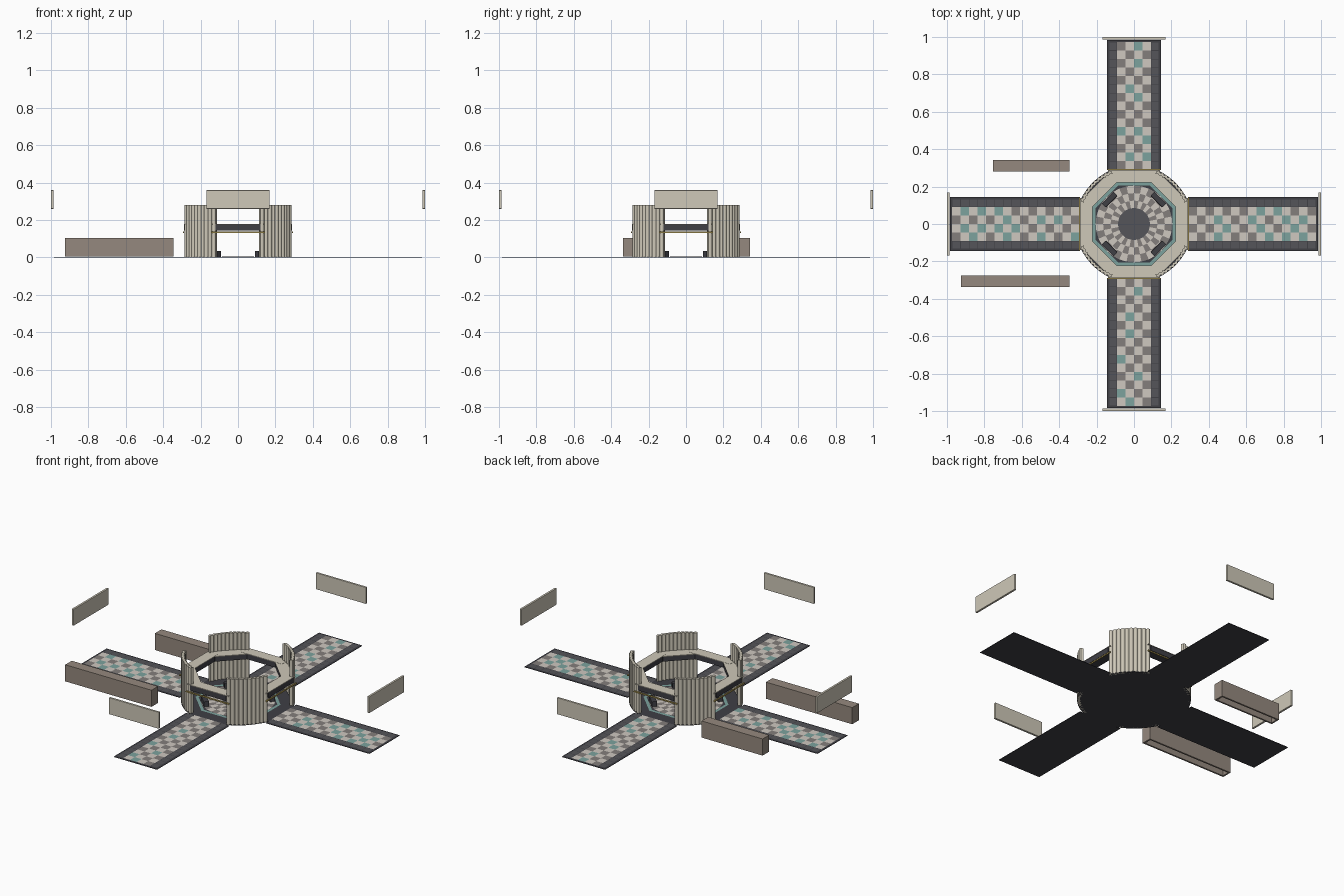
import bpy, bmesh, math, random
from mathutils import Matrix, Vector

if "Cube" in bpy.data.objects:
    bpy.data.objects.remove(bpy.data.objects["Cube"])

random.seed(4)

def mat(name, c):
    m = bpy.data.materials.new(name)
    m.diffuse_color = (*c, 1)
    m.use_nodes = True
    m.node_tree.nodes["Principled BSDF"].inputs["Base Color"].default_value = m.diffuse_color
    return m

DARK = mat("charcoal", (0.05, 0.05, 0.06))
EDGE = mat("slate", (0.09, 0.09, 0.10))
CREAM = mat("cream", (0.62, 0.58, 0.48))
TILE = mat("pale_tile", (0.62, 0.58, 0.53))
GREY = mat("grey_tile", (0.23, 0.21, 0.20))
TEAL = mat("teal_tile", (0.20, 0.36, 0.34))
BROWN = mat("taupe", (0.30, 0.25, 0.21))
GOLD = mat("brass", (0.55, 0.42, 0.12))

def finish(bm, name, mats, rot=0.0):
    bmesh.ops.recalc_face_normals(bm, faces=bm.faces)
    me = bpy.data.meshes.new(name)
    bm.to_mesh(me)
    bm.free()
    for m in mats:
        me.materials.append(m)
    ob = bpy.data.objects.new(name, me)
    ob.rotation_euler.z = rot
    bpy.context.collection.objects.link(ob)
    return ob

def add_box(bm, lo, hi, mi=0):
    lo, hi = Vector(lo), Vector(hi)
    M = Matrix.Translation((lo + hi) / 2) @ Matrix.Diagonal((*(hi - lo), 1))
    vs = bmesh.ops.create_cube(bm, size=1, matrix=M)["verts"]
    for f in {f for v in vs for f in v.link_faces}:
        f.material_index = mi

def box(name, lo, hi, m, rot=0.0, bevel=0.0):
    bm = bmesh.new()
    add_box(bm, lo, hi)
    ob = finish(bm, name, [m], rot)
    if bevel:
        b = ob.modifiers.new("bevel", 'BEVEL')
        b.width = bevel
        b.segments = 2
    return ob

def flat(bm, pts, z, mi):
    f = bm.faces.new([bm.verts.new((x, y, z)) for x, y in pts])
    f.material_index = mi

def polar(r, a):
    return (r * math.cos(a), r * math.sin(a))

# corridor floors with mosaic strip, dark border tiles and end sign panels
for i in range(4):
    a = i * math.pi / 2
    box("corridor_base", (0.29, -0.145, 0), (0.985, 0.145, 0.003), DARK, a)
    bm = bmesh.new()
    n, s = 15, 0.0455
    for k in range(n):
        x0 = 0.29 + k * s
        for j in range(4):
            y0 = -0.09 + j * 0.045
            mi = (1 if random.random() < 0.6 else 2) if (k + j) % 2 else 0
            flat(bm, [(x0, y0), (x0 + s, y0), (x0 + s, y0 + 0.045), (x0, y0 + 0.045)], 0.004, mi)
        for y0 in (-0.132, 0.094):
            flat(bm, [(x0 + .002, y0), (x0 + s - .002, y0), (x0 + s - .002, y0 + 0.038),
                      (x0 + .002, y0 + 0.038)], 0.004, 3)
    finish(bm, "corridor_tiles", [TILE, GREY, TEAL, EDGE], a)
    box("end_panel", (0.987, -0.168, 0.26), (1.0, 0.168, 0.36), CREAM, a, 0.002)

# round hall floor
bm = bmesh.new()
bmesh.ops.create_cone(bm, cap_ends=True, segments=64, radius1=0.313, radius2=0.313,
                      depth=0.0035, matrix=Matrix.Translation((0, 0, 0.00175)))
finish(bm, "hall_base", [DARK])

# radial mosaic and octagonal teal border
bm = bmesh.new()
N = 32
rings = [0.085, 0.125, 0.165, 0.205]
for r in range(3):
    for k in range(N):
        a0, a1 = k * math.tau / N, (k + 1) * math.tau / N
        flat(bm, [polar(rings[r], a0), polar(rings[r + 1], a0),
                  polar(rings[r + 1], a1), polar(rings[r], a1)], 0.0042, (k + r) % 2)
for k in range(8):
    a0, a1 = (k - .5) * math.pi / 4, (k + .5) * math.pi / 4
    flat(bm, [polar(0.222, a0), polar(0.24, a0), polar(0.24, a1), polar(0.222, a1)], 0.0045, 2)
finish(bm, "hall_mosaic", [TILE, GREY, TEAL])
bm = bmesh.new()
bmesh.ops.create_cone(bm, cap_ends=True, segments=48, radius1=0.085, radius2=0.085,
                      depth=0.003, matrix=Matrix.Translation((0, 0, 0.004)))
finish(bm, "hall_medallion", [EDGE])

# curved fluted walls on the diagonals, each with a low seat inside
def fluted_wall(rot):
    bm = bmesh.new()
    steps, flutes, half = 60, 10, math.radians(22)
    rows = []
    for i in range(steps + 1):
        t = i / steps
        a = -half + 2 * half * t
        ro = 0.306 + 0.008 * abs(math.sin(math.pi * flutes * t))
        ri = ro - 0.016
        rows.append([bm.verts.new((*polar(r, a), z)) for r, z in
                     ((ro, 0), (ro, 0.28), (ri, 0.28), (ri, 0))])
    for p, q in zip(rows, rows[1:]):
        for j in range(4):
            bm.faces.new((p[j], p[(j + 1) % 4], q[(j + 1) % 4], q[j]))
    bm.faces.new(rows[0])
    bm.faces.new(rows[-1])
    finish(bm, "fluted_wall", [CREAM], rot)

for i in range(4):
    a = math.pi / 4 + i * math.pi / 2
    fluted_wall(a)
    box("low_seat", (0.17, -0.045, 0.0), (0.2, 0.045, 0.035), DARK, a, 0.003)

# octagonal ring beam with pale caps; brass rails across the openings
for i in range(8):
    a = i * math.pi / 4
    h = 0.14 if i % 2 == 0 else 0.11
    d = 0.0 if i % 2 == 0 else 0.001
    box("ring_beam", (0.225, -h + .02, 0.145 + d), (0.288, h - .02, 0.176 - d), DARK, a)
    box("ring_cap", (0.223, -h, 0.176 - d), (0.29, h, 0.179 - d), CREAM, a)
    if i % 2 == 0:
        box("brass_rail", (0.288, -0.145, 0.131), (0.295, 0.145, 0.138), GOLD, a)

# long hollow counters beside the left corridor, open underneath
def counter(x0, x1, y0, y1):
    bm = bmesh.new()
    t = 0.01
    add_box(bm, (x0, y0, 0.095), (x1, y1, 0.105))
    add_box(bm, (x0, y0, 0.004), (x1, y0 + t, 0.095))
    add_box(bm, (x0, y1 - t, 0.004), (x1, y1, 0.095))
    add_box(bm, (x0, y0 + t, 0.004), (x0 + t, y1 - t, 0.095))
    add_box(bm, (x1 - t, y0 + t, 0.004), (x1, y1 - t, 0.095))
    finish(bm, "side_counter", [BROWN])

counter(-0.755, -0.345, 0.28, 0.343)
counter(-0.925, -0.345, -0.338, -0.275)
